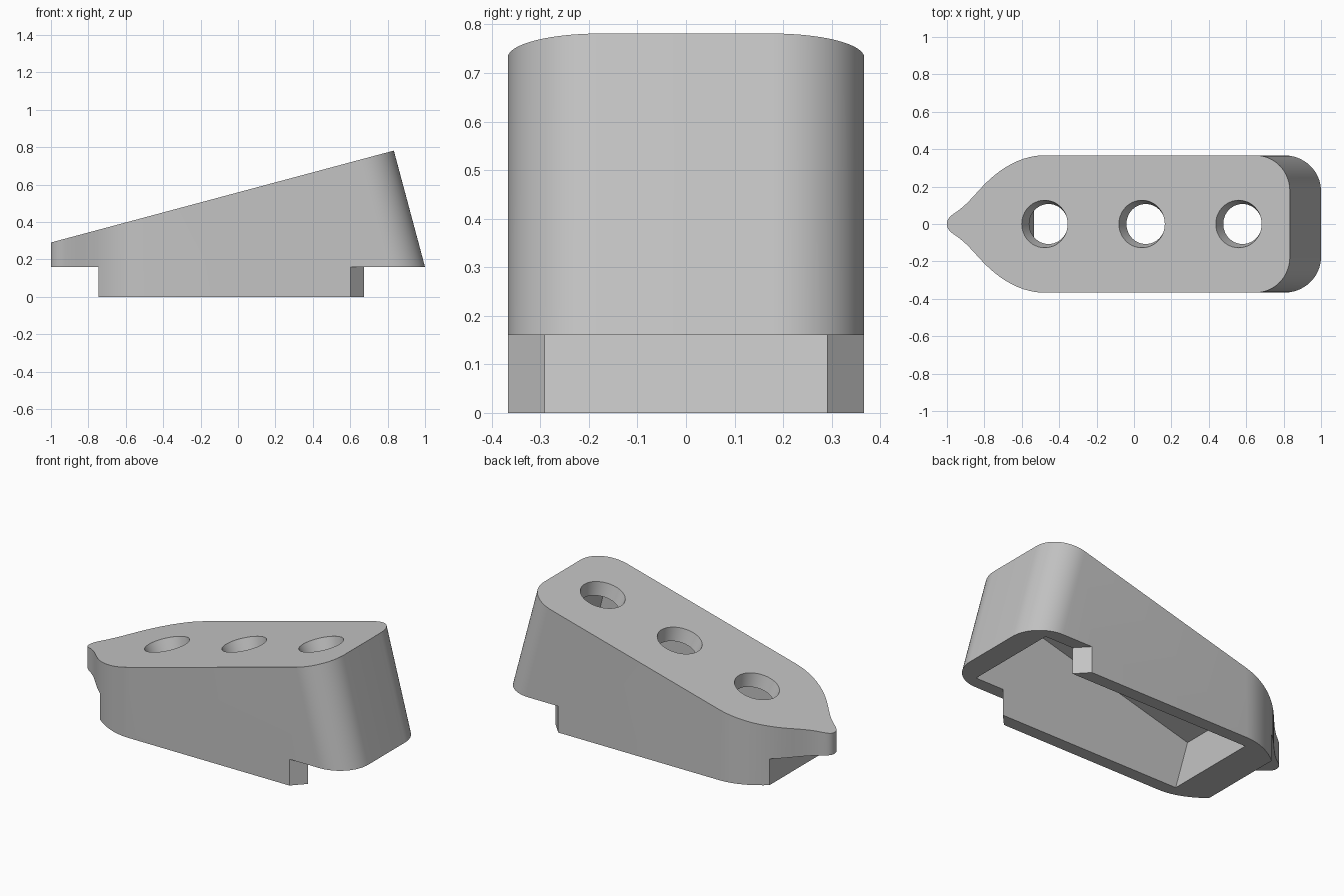
import bpy, bmesh, math
from mathutils import Matrix, Vector
from mathutils.geometry import interpolate_bezier

if "Cube" in bpy.data.objects:
    bpy.data.objects.remove(bpy.data.objects["Cube"], do_unlink=True)

SLOPE = math.radians(15)
S, C = math.sin(SLOPE), math.cos(SLOPE)
TILT = Matrix.Rotation(-SLOPE, 4, 'Y')   # frame lying along the sloped top
TOP = 0.539                              # top plane height in tilted frame
ROOF = TOP - 0.08                        # cavity roof in tilted frame
HALF = 0.367
RIM = 0.16
END, RADIUS = 1.007, 0.19


def add_object(name, bm):
    bmesh.ops.recalc_face_normals(bm, faces=bm.faces)
    mesh = bpy.data.meshes.new(name)
    bm.to_mesh(mesh)
    bm.free()
    obj = bpy.data.objects.new(name, mesh)
    bpy.context.collection.objects.link(obj)
    return obj


def loft(name, low, high):
    """Solid between two matching loops."""
    bm = bmesh.new()
    a = [bm.verts.new(p) for p in low]
    b = [bm.verts.new(p) for p in high]
    bm.faces.new(a)
    bm.faces.new(b)
    for i in range(len(a)):
        j = (i + 1) % len(a)
        bm.faces.new((a[i], a[j], b[j], b[i]))
    return add_object(name, bm)


def prism(name, outline, z0, z1):
    return loft(name, [(x, y, z0) for x, y in outline], [(x, y, z1) for x, y in outline])


def cut(target, cutter):
    mod = target.modifiers.new("cut", 'BOOLEAN')
    mod.operation = 'DIFFERENCE'
    mod.solver = 'EXACT'
    mod.object = cutter
    bpy.context.view_layer.objects.active = target
    bpy.ops.object.modifier_apply(modifier=mod.name)
    bpy.data.objects.remove(cutter, do_unlink=True)


# Half outline of the pointed nose, as flowing curves
curves = [
    ((-1, 0), (-1, 0.035), (-0.97, 0.05), (-0.945, 0.068)),
    ((-0.945, 0.068), (-0.9, 0.1), (-0.87, 0.135), (-0.82, 0.19)),
    ((-0.82, 0.19), (-0.74, 0.278), (-0.62, HALF), (-0.48, HALF)),
]
nose = [Vector((-1, 0, 0))]
for c in curves:
    nose += interpolate_bezier(*[Vector((x, y, 0)) for x, y in c], 12)[1:]

# Nose walls are vertical, the rounded tail is square to the sloped top
half = [((p.x, p.y, 0), (p.x, p.y, (TOP + p.x * S) / C)) for p in nose]
for i in range(17):
    a = math.pi / 2 * (1 - i / 16)
    u = END - RADIUS + RADIUS * math.cos(a)
    y = HALF - RADIUS + RADIUS * math.sin(a)
    half.append(((u / C, y, 0), tuple(TILT @ Vector((u, y, TOP)))))
mirrored = [tuple((x, -y, z) for x, y, z in pair) for pair in reversed(half[1:])]
columns = half + mirrored
body = loft("wedge_body", [c[0] for c in columns], [c[1] for c in columns])

# Step under the nose, and chamfered step under the tail
cut(body, prism("nose_step", [(-1.2, -0.5), (-0.745, -0.5), (-0.745, 0.5), (-1.2, 0.5)], -0.1, RIM))
side = [(1.3, 0.45), (0.525, 0.45), (0.70, 0.263)]
cut(body, prism("tail_step", side + [(x, -y) for x, y in reversed(side)], -0.1, RIM))

# Rectangular hollow from below, parallel to the top
u0, u1, w = -0.517, 0.874, 0.29
hollow = prism("hollow", [(u0, -w), (u1, -w), (u1, w), (u0, w)], -0.6, ROOF)
hollow.data.transform(TILT)
cut(body, hollow)

# Three tapered holes through the top plate
for u in (-0.35, 0.188, 0.724):
    bm = bmesh.new()
    bmesh.ops.create_cone(bm, cap_ends=True, segments=48, radius1=0.102, radius2=0.132, depth=0.12,
                          matrix=TILT @ Matrix.Translation((u, 0, (TOP + ROOF) / 2)))
    cut(body, add_object("hole", bm))

# Plain grey finish
grey = bpy.data.materials.new("grey")
grey.use_nodes = True
colour = (0.55, 0.55, 0.55, 1)
grey.diffuse_color = colour
grey.node_tree.nodes["Principled BSDF"].inputs["Base Color"].default_value = colour
body.data.materials.clear()
body.data.materials.append(grey)
for face in body.data.polygons:
    face.material_index = 0

bpy.ops.object.select_all(action='DESELECT')
body.select_set(True)
bpy.context.view_layer.objects.active = body
bpy.ops.object.shade_smooth_by_angle(angle=math.radians(25))
